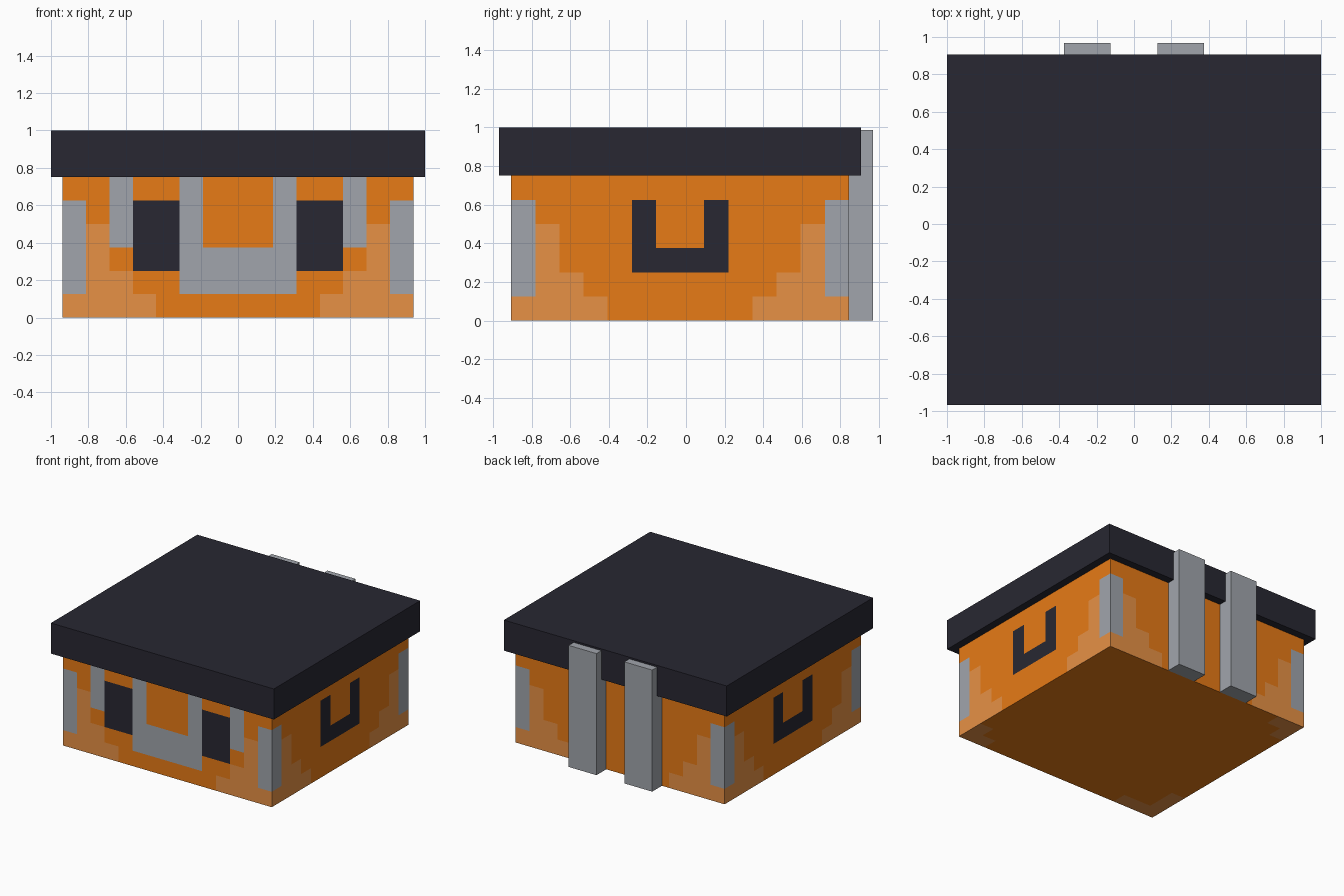
import bpy, bmesh
from mathutils import Vector

if "Cube" in bpy.data.objects:
    bpy.data.objects.remove(bpy.data.objects["Cube"])

U = 0.125                      # design grid unit
X, Y0, Y1, H = 0.9375, -0.906, 0.844, 0.752


def srgb(r, g, b):
    lin = [c / 255 for c in (r, g, b)]
    return [c / 12.92 if c <= 0.04045 else ((c + 0.055) / 1.055) ** 2.4 for c in lin] + [1]


def material(name, *rgb):
    m = bpy.data.materials.new(name)
    m.diffuse_color = srgb(*rgb)
    m.use_nodes = True
    m.node_tree.nodes["Principled BSDF"].inputs["Base Color"].default_value = m.diffuse_color
    return m


orange = material("orange", 232, 123, 22)
tan = material("pale_orange", 231, 145, 69)
grey = material("grey", 161, 165, 172)
dark = material("charcoal", 40, 39, 50)
ORANGE, TAN, GREY, DARK = range(4)


def box(name, lo, hi, mats):
    lo, hi = Vector(lo), Vector(hi)
    bm = bmesh.new()
    bmesh.ops.create_cube(bm, size=1)
    for v in bm.verts:
        v.co = (lo + hi) / 2 + Vector(a * b for a, b in zip(v.co, hi - lo))
    me = bpy.data.meshes.new(name)
    bm.to_mesh(me)
    bm.free()
    for m in mats:
        me.materials.append(m)
    ob = bpy.data.objects.new(name, me)
    bpy.context.collection.objects.link(ob)
    return ob


# Stepped corner patches and corner brackets, d = grid cells from the corner
def corner_paint(d, z):
    if d < 1 and 1 < z < 5:
        return GREY
    if (d < 4 and z < 1) or (d < 3 and z < 2) or (d < 2 and z < 4):
        return TAN
    return ORANGE


# Front panel: dark windows, grey channel and outer strips
def front_paint(d, z):
    if 3 < d < 5 and 2 < z < 5:
        return DARK
    if (d > 5 and 1 < z < 3) or (5 < d < 6 and z > 1) or (2 < d < 3 and z > 3):
        return GREY
    return corner_paint(d, z)


# Side panel: dark U shape
def side_paint(d, s, z):
    if 5 < s < 9 and 2 < z < 5 and (z < 3 or s < 6 or s > 8):
        return DARK
    return corner_paint(d, z)


# Body, cut along the design grid so the paint falls on whole faces
body = box("body", (-X, Y0, 0), (X, Y1, H), (orange, tan, grey, dark))
bm = bmesh.new()
bm.from_mesh(body.data)
for axis, start, count in ((0, -X, 15), (1, Y0, 14), (2, 0, 6)):
    for i in range(1, count):
        co, no = Vector(), Vector()
        co[axis], no[axis] = start + i * U, 1
        bmesh.ops.bisect_plane(bm, geom=bm.verts[:] + bm.edges[:] + bm.faces[:],
                               plane_co=co, plane_no=no)
bm.normal_update()
for f in bm.faces:
    c, n = f.calc_center_median(), f.normal
    dx = (X - abs(c.x)) / U
    s = (c.y - Y0) / U
    dy, z = min(s, 14 - s), c.z / U
    if n.y < -0.5:
        f.material_index = front_paint(dx, z)
    elif n.y > 0.5:
        f.material_index = corner_paint(dx, z)
    elif abs(n.x) > 0.5:
        f.material_index = side_paint(dy, s, z)
    elif n.z < -0.5:
        # small worn corners underneath, all but the back right one
        a, b = sorted((dx, dy))
        worn = a < 1 and b < (3 if c.x < 0 and c.y < 0 else 2)
        f.material_index = TAN if worn and not (c.x > 0 and c.y > 0) else ORANGE
bm.to_mesh(body.data)
bm.free()

# Overhanging lid
box("lid", (-1, -0.969, H), (1, 0.906, 1), [dark])

# Pair of upright straps on the back
for side, a, b in (("left", -0.375, -0.125), ("right", 0.125, 0.375)):
    box("back_strap_" + side, (a, Y1, 0), (b, 0.969, 0.986), [grey])
